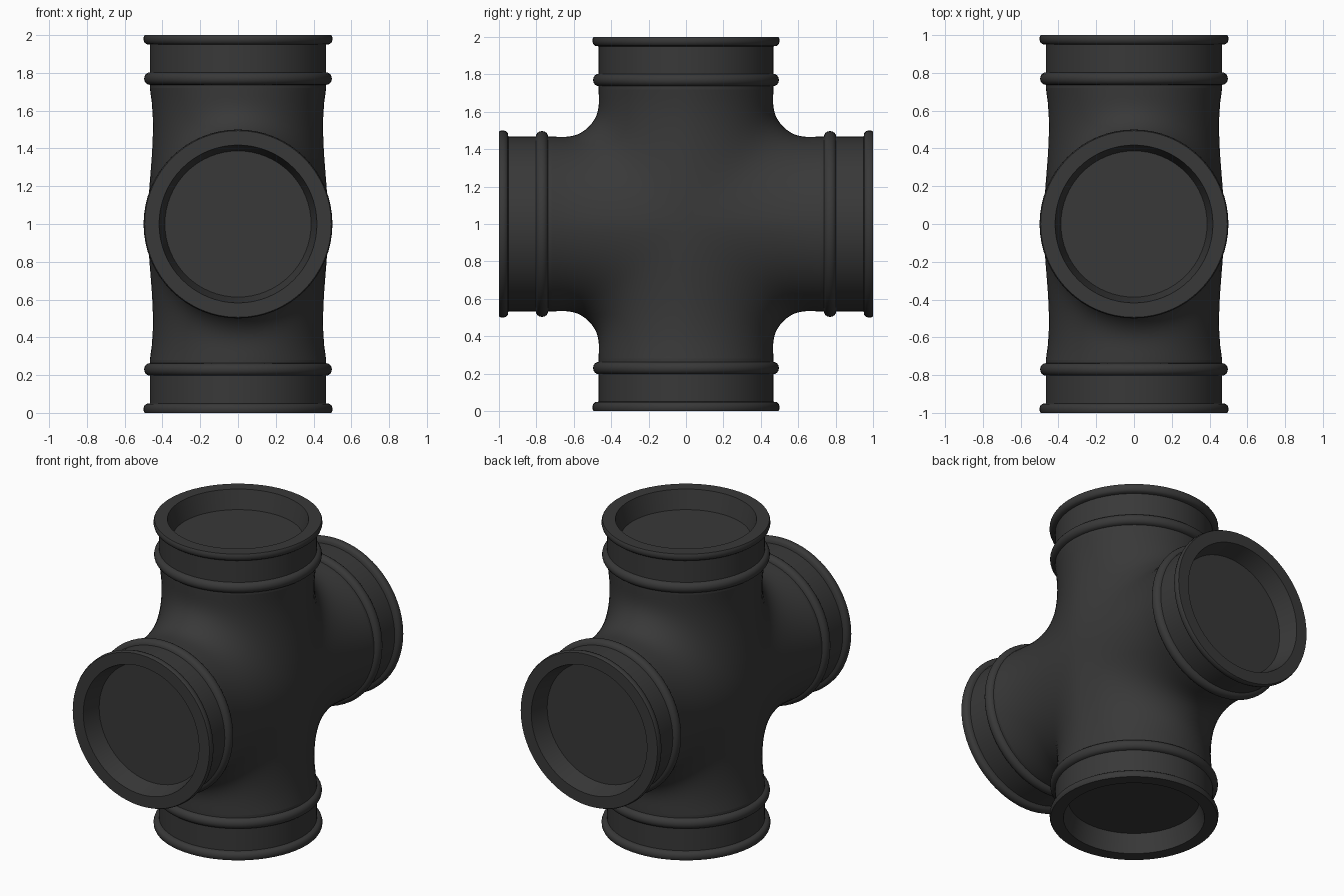
import bpy, bmesh, math
from mathutils import Vector, Matrix

SEGMENTS = 64
STEPS = 10
COLLAR_START = 0.72
PIPE_R = 0.467
CENTRE = Vector((0, 0, 1))

cube = bpy.data.objects.get("Cube")
if cube:
    bpy.data.objects.remove(cube, do_unlink=True)

iron = bpy.data.materials.new("dark grey")
iron.use_nodes = True
grey = (0.04, 0.04, 0.04, 1)
iron.diffuse_color = grey
iron.node_tree.nodes["Principled BSDF"].inputs["Base Color"].default_value = grey


def skin(bm, rings):
    """Join consecutive closed rings of points with quads."""
    rows = [[bm.verts.new(p) for p in ring] for ring in rings]
    for a, b in zip(rows, rows[1:]):
        for i in range(len(a)):
            j = (i + 1) % len(a)
            bm.faces.new((a[i], a[j], b[j], b[i]))
    return rows


def finish(bm, name, angle):
    bmesh.ops.remove_doubles(bm, verts=bm.verts, dist=0.0005)
    bmesh.ops.recalc_face_normals(bm, faces=bm.faces)
    mesh = bpy.data.meshes.new(name)
    bm.to_mesh(mesh)
    bm.free()
    mesh.materials.append(iron)
    obj = bpy.data.objects.new(name, mesh)
    bpy.context.collection.objects.link(obj)
    bpy.ops.object.select_all(action='DESELECT')
    obj.select_set(True)
    bpy.context.view_layer.objects.active = obj
    bpy.ops.object.shade_smooth_by_angle(angle=math.radians(angle))
    return obj


def arm_point(theta, t):
    """Hermite blend from the mitre curve at the crossing to the round pipe."""
    c, s = math.cos(theta), math.sin(theta)
    side, h = (1 if s >= 0 else -1), abs(s)
    start = Vector((0.478 * c, 0.52 * h, 0.52 * h))
    end = Vector((PIPE_R * c, PIPE_R * h, COLLAR_START))
    reach = (COLLAR_START - 0.52 * h) / (1 + c * c)
    leave = reach * Vector((-0.92 * h * c, -h * h, 1 + c * c))
    arrive = Vector((0.13 * c * abs(c), 0, COLLAR_START - 0.52 * h))
    p = (start * (2 * t**3 - 3 * t**2 + 1) + leave * (t**3 - 2 * t**2 + t)
         + end * (3 * t**2 - 2 * t**3) + arrive * (t**3 - t**2))
    return Vector((p.x, side * p.y, p.z))


angles = [2 * math.pi * i / SEGMENTS for i in range(SEGMENTS)]
turns = {"top": 0, "front": 90, "bottom": 180, "back": 270}

# Blended four-way body
bm = bmesh.new()
for degrees in turns.values():
    turn = Matrix.Rotation(math.radians(degrees), 3, 'X')
    skin(bm, [[turn @ arm_point(a, k / STEPS) + CENTRE for a in angles]
              for k in range(STEPS + 1)])
finish(bm, "cross_body", 50)


def half_round(z, half_height, bulge, steps=8):
    """Profile of a rounded bead around the pipe."""
    return [(PIPE_R + bulge * math.sin(math.pi * k / steps),
             z - half_height * math.cos(math.pi * k / steps)) for k in range(steps + 1)]


# Collar profile: bead, straight neck, rounded lip, tapered socket
profile = [(PIPE_R, COLLAR_START)] + half_round(0.77, 0.033, 0.03)
profile += [(PIPE_R, 0.95), (0.484, 0.952), (0.495, 0.96), (0.5, 0.975),
            (0.499, 0.99), (0.494, 1.0), (0.418, 1.0), (0.387, 0.88)]

for name, degrees in turns.items():
    turn = Matrix.Rotation(math.radians(degrees), 3, 'X')
    bm = bmesh.new()
    rows = skin(bm, [[turn @ Vector((r * math.cos(a), r * math.sin(a), z)) + CENTRE
                      for a in angles] for r, z in profile])
    bm.faces.new(rows[-1])  # socket floor
    finish(bm, name + "_collar", 40)
